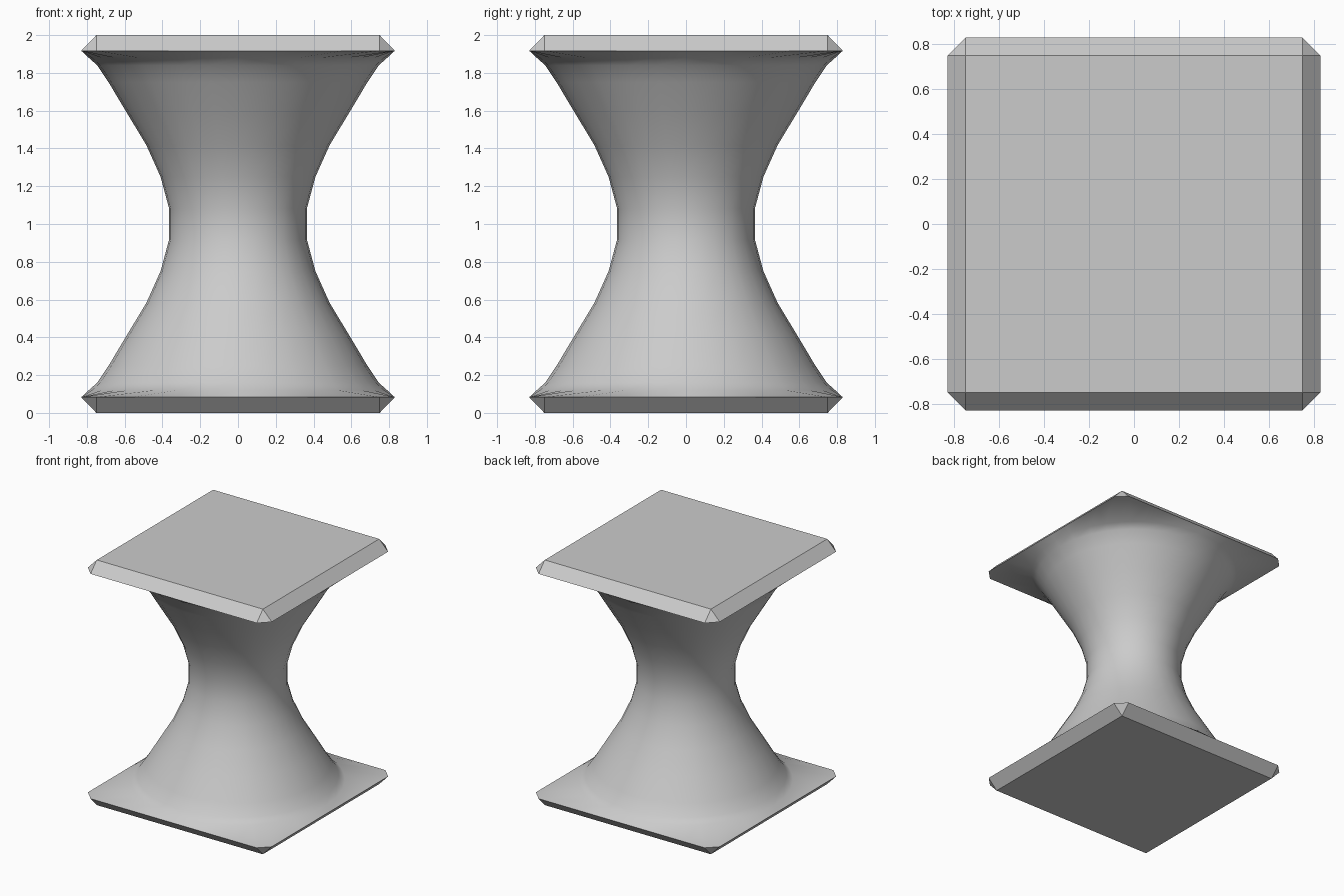
import bpy, bmesh
from math import cos, sin, radians, pi

cube = bpy.data.objects.get("Cube")
if cube:
    bpy.data.objects.remove(cube, do_unlink=True)

GREY = (0.6, 0.6, 0.6, 1)
grey = bpy.data.materials.new("plain grey")
grey.use_nodes = True
grey.diffuse_color = GREY
grey.node_tree.nodes["Principled BSDF"].inputs["Base Color"].default_value = GREY

RIM, FLAT, EDGE = 0.83, 0.75, 0.083   # plate half width, flat half width, bevel height


def finish(bm, name):
    bmesh.ops.recalc_face_normals(bm, faces=bm.faces)
    mesh = bpy.data.meshes.new(name)
    bm.to_mesh(mesh)
    bm.free()
    mesh.materials.append(grey)
    obj = bpy.data.objects.new(name, mesh)
    bpy.context.collection.objects.link(obj)
    return obj


def rim_radius(a):
    # distance from the axis to the corner-cut square at angle a
    c, s = abs(cos(a)), abs(sin(a))
    return min(RIM / max(c, s), (RIM + FLAT) / (c + s))


# Bevelled square plate: wide corner-cut rim tapering to a flat square
def plate(name, z_rim, z_flat):
    bm = bmesh.new()
    signs = [(1, 1), (-1, 1), (-1, -1), (1, -1)]
    flat = [bm.verts.new((x * FLAT, y * FLAT, z_flat)) for x, y in signs]
    on_x = [bm.verts.new((x * RIM, y * FLAT, z_rim)) for x, y in signs]
    on_y = [bm.verts.new((x * FLAT, y * RIM, z_rim)) for x, y in signs]
    bm.faces.new(flat)
    for i in range(4):
        j = (i + 1) % 4
        side = on_y if i % 2 == 0 else on_x
        bm.faces.new((flat[i], flat[j], side[j], side[i]))
        bm.faces.new((flat[i], on_x[i], on_y[i]))
    return finish(bm, name)


# Waisted body: round rings that spread into the plate rims
def waist(name):
    quarter = [0, 12, 24, 34, 42.1, 47.9, 56, 66, 78]
    angles = [radians(q + 90 * k) for k in range(4) for q in quarter]
    # height from the middle, radius
    half = [(0.083, 0.365), (0.25, 0.41), (0.417, 0.485), (0.583, 0.585),
            (0.75, 0.685), (0.84, 0.745), (0.88, 0.79)]
    bm = bmesh.new()
    rings = []

    def ring(z, radius):
        rings.append([bm.verts.new((radius(a) * cos(a), radius(a) * sin(a), z))
                      for a in angles])

    ring(EDGE, rim_radius)
    for d, r in reversed(half):
        ring(1 - d, lambda a: r)
    for d, r in half:
        ring(1 + d, lambda a: r)
    ring(2 - EDGE, rim_radius)
    n = len(angles)
    for low, high in zip(rings, rings[1:]):
        for i in range(n):
            j = (i + 1) % n
            bm.faces.new((low[i], low[j], high[j], high[i]))
    return finish(bm, name)


plate("bottom_plate", EDGE, 0)
plate("top_plate", 2 - EDGE, 2)
body = waist("waisted_body")
bpy.context.view_layer.objects.active = body
body.select_set(True)
bpy.ops.object.shade_smooth_by_angle(angle=pi / 3)
